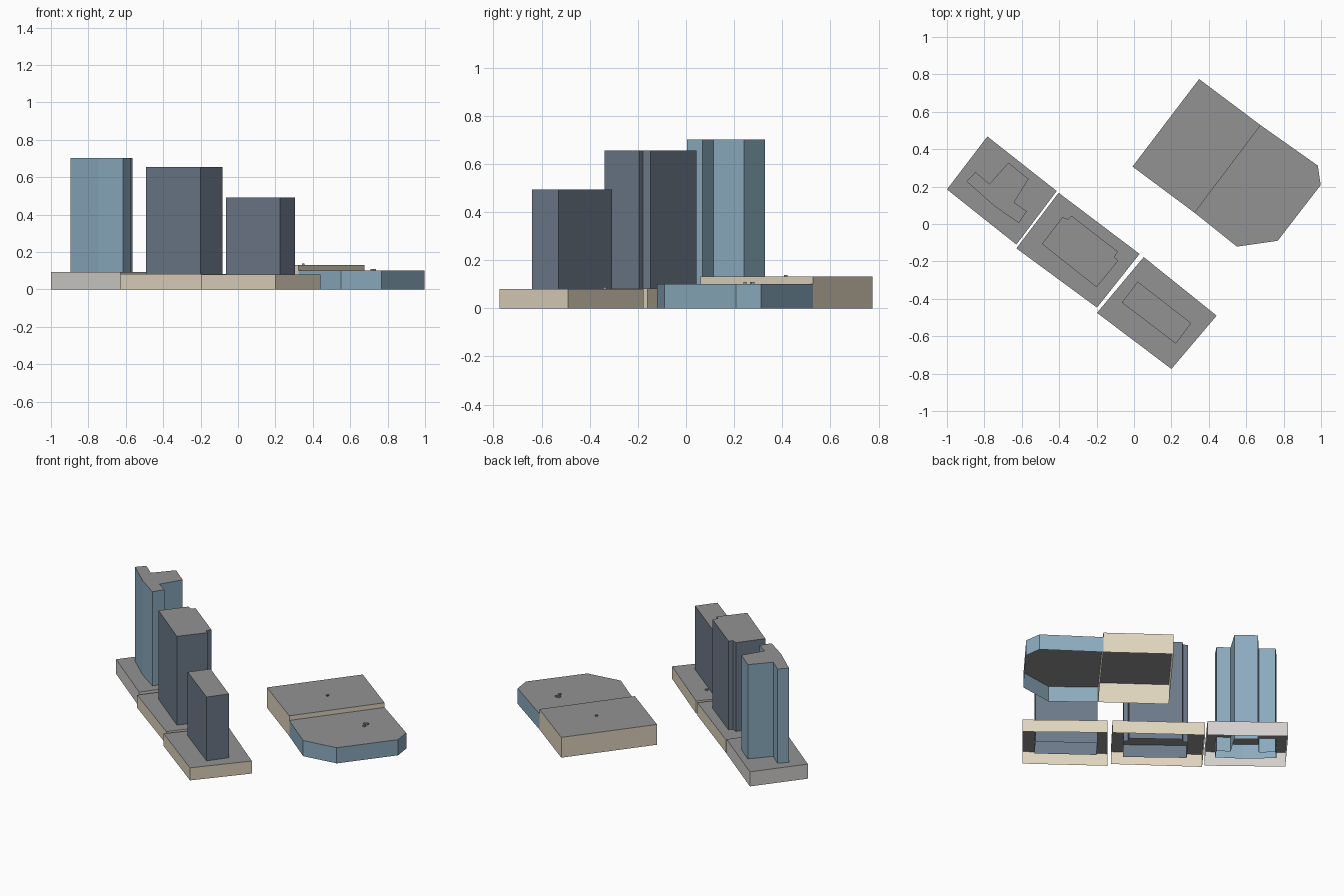
import bpy, bmesh

if "Cube" in bpy.data.objects:
    bpy.data.objects.remove(bpy.data.objects["Cube"])


def material(name, rgb):
    m = bpy.data.materials.new(name)
    m.diffuse_color = (*rgb, 1)
    m.use_nodes = True
    m.node_tree.nodes["Principled BSDF"].inputs["Base Color"].default_value = m.diffuse_color
    return m


ROOF = material("roof_grey", (0.29, 0.29, 0.29))
CREAM = material("cream_wall", (0.75, 0.67, 0.52))
PALE = material("pale_wall", (0.65, 0.63, 0.61))
BLUE = material("blue_glass", (0.26, 0.41, 0.52))
SLATE = material("slate_glass", (0.155, 0.195, 0.255))


def block(name, outline, height, wall, base=0.0):
    """Extrude an outline into an open-bottomed shell with a grey roof."""
    area = sum(a[0] * b[1] - b[0] * a[1] for a, b in zip(outline, outline[1:] + outline[:1]))
    if area < 0:
        outline = outline[::-1]
    bm = bmesh.new()
    low = [bm.verts.new((x, y, base)) for x, y in outline]
    top = [bm.verts.new((x, y, height)) for x, y in outline]
    n = len(outline)
    for i in range(n):
        j = (i + 1) % n
        bm.faces.new((low[i], low[j], top[j], top[i]))
    bm.faces.new(top).material_index = 1
    mesh = bpy.data.meshes.new(name)
    bm.to_mesh(mesh)
    bm.free()
    mesh.materials.append(wall)
    mesh.materials.append(ROOF)
    obj = bpy.data.objects.new(name, mesh)
    bpy.context.collection.objects.link(obj)
    return obj


# Row of three podiums
block("podium_west", [(-0.784, 0.468), (-0.413, 0.176), (-0.629, -0.11), (-1.0, 0.185)], 0.094, PALE)
block("podium_middle", [(-0.403, 0.167), (0.03, -0.16), (-0.198, -0.447), (-0.629, -0.13)], 0.083, CREAM)
block("podium_south", [(0.052, -0.177), (0.442, -0.49), (0.2, -0.775), (-0.198, -0.475)], 0.081, CREAM)

# Towers rising through the podiums
block("tower_west", [(-0.895, 0.228), (-0.848, 0.278), (-0.773, 0.214), (-0.671, 0.328),
                     (-0.564, 0.241), (-0.641, 0.115), (-0.573, 0.068), (-0.615, 0.005),
                     (-0.746, 0.095)], 0.702, BLUE)
block("tower_middle", [(-0.492, -0.107), (-0.382, 0.037), (-0.352, 0.025), (-0.334, 0.044),
                       (-0.087, -0.147), (-0.104, -0.178), (-0.083, -0.195), (-0.2, -0.338)],
      0.656, SLATE)
block("tower_south", [(-0.065, -0.42), (0.02, -0.308), (0.306, -0.53), (0.224, -0.64)], 0.493, SLATE)

# Two joined low halls
block("hall_north", [(0.348, 0.775), (0.677, 0.528), (0.324, 0.06), (-0.008, 0.307)], 0.131, CREAM)
block("hall_east", [(0.677, 0.528), (0.983, 0.312), (0.998, 0.208), (0.768, -0.09),
                    (0.55, -0.121), (0.324, 0.06)], 0.101, BLUE)

# Small rooftop units
for i, (x, y, z) in enumerate([(0.348, 0.415, 0.131), (0.715, 0.273, 0.101), (0.729, 0.277, 0.101),
                               (0.731, 0.245, 0.101), (0.087, -0.337, 0.081)]):
    s = 0.007
    block(f"rooftop_unit_{i + 1}", [(x - s, y - s), (x + s, y - s), (x + s, y + s), (x - s, y + s)],
          z + 0.008, ROOF, z)
